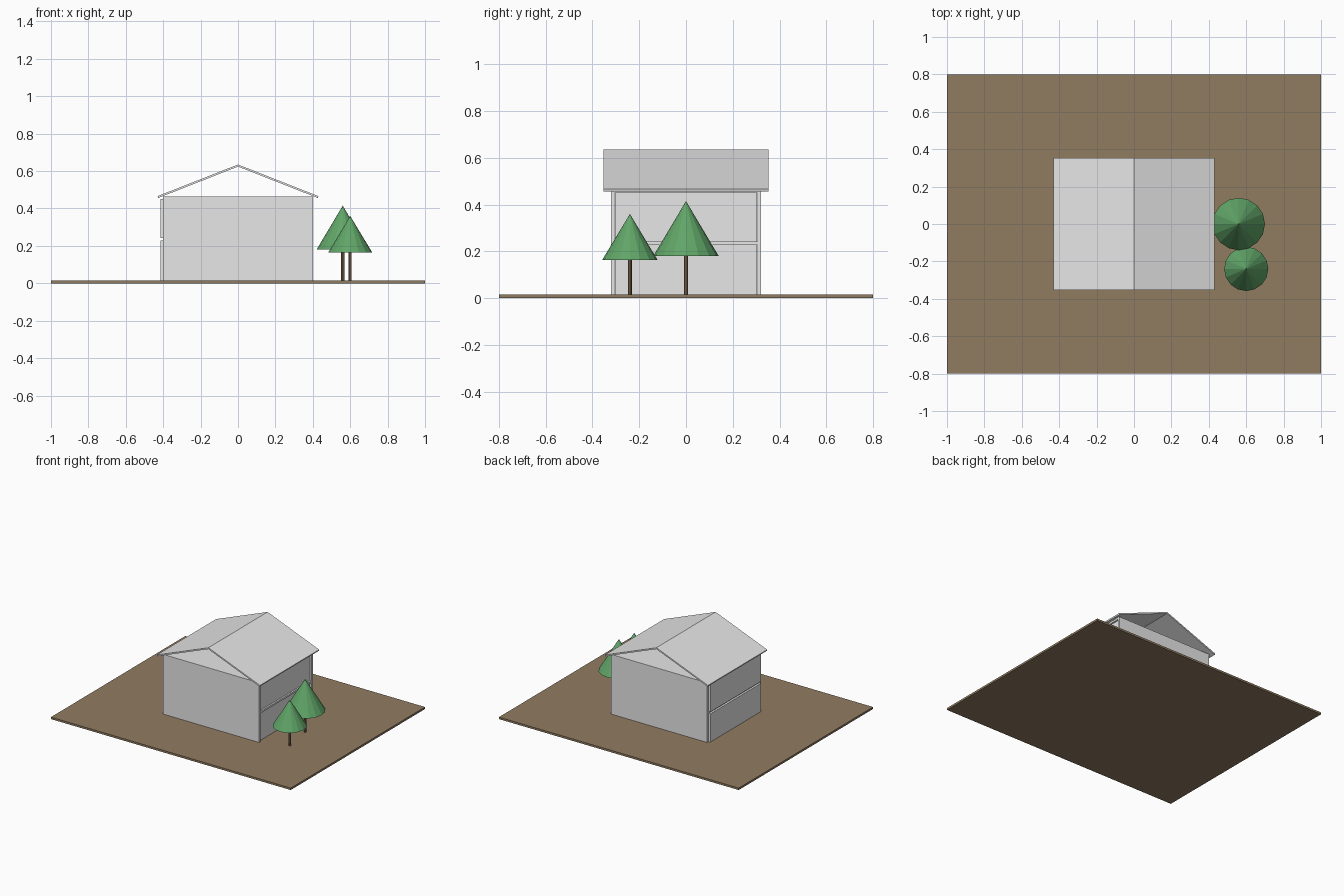
import bpy, bmesh

default = bpy.data.objects.get("Cube")
if default:
    bpy.data.objects.remove(default, do_unlink=True)


def material(name, rgb):
    m = bpy.data.materials.new(name)
    m.use_nodes = True
    m.diffuse_color = (*rgb, 1)
    m.node_tree.nodes["Principled BSDF"].inputs["Base Color"].default_value = (*rgb, 1)
    return m


plaster = material("pale_grey", (0.8, 0.8, 0.8))
earth = material("earth_brown", (0.28, 0.2, 0.12))
bark = material("bark_brown", (0.25, 0.16, 0.09))
leaf = material("leaf_green", (0.12, 0.38, 0.14))


def finish(name, bm, mat):
    bmesh.ops.recalc_face_normals(bm, faces=bm.faces)
    mesh = bpy.data.meshes.new(name)
    bm.to_mesh(mesh)
    bm.free()
    mesh.materials.append(mat)
    obj = bpy.data.objects.new(name, mesh)
    bpy.context.collection.objects.link(obj)
    return obj


def box(name, x, y, z, mat):
    """Box from (low, high) ranges on each axis."""
    bm = bmesh.new()
    bmesh.ops.create_cube(bm, size=1)
    for v in bm.verts:
        for i, (low, high) in enumerate((x, y, z)):
            v.co[i] = high if v.co[i] > 0 else low
    return finish(name, bm, mat)


def cone(name, x, y, z, r_low, r_high, sides, mat):
    bm = bmesh.new()
    bmesh.ops.create_cone(bm, cap_ends=True, segments=sides, radius1=r_low,
                          radius2=r_high, depth=z[1] - z[0])
    bmesh.ops.translate(bm, verts=bm.verts, vec=(x, y, sum(z) / 2))
    return finish(name, bm, mat)


def roof_slab(name, side):
    """Thin sloping profile extruded along the ridge."""
    profile = [(0, 0.635), (0.43, 0.466), (0.427, 0.456), (0, 0.624)]
    bm = bmesh.new()
    face = bm.faces.new([bm.verts.new((side * x, -0.353, z)) for x, z in profile])
    ext = bmesh.ops.extrude_face_region(bm, geom=[face])["geom"]
    moved = [v for v in ext if isinstance(v, bmesh.types.BMVert)]
    bmesh.ops.translate(bm, verts=moved, vec=(0, 0.706, 0))
    return finish(name, bm, plaster)


# Ground plate
GROUND = 0.015
box("ground", (-1, 1), (-0.8, 0.8), (0, GROUND), earth)

# Gable-end walls, full height
box("front_wall", (-0.4, 0.4), (-0.32, -0.305), (GROUND, 0.465), plaster)
box("back_wall", (-0.4, 0.4), (0.305, 0.32), (GROUND, 0.465), plaster)

# Floor slabs and the side panels of each storey
storeys = {"lower": (GROUND, 0.228), "upper": (0.242, 0.45)}
for storey, (low, high) in storeys.items():
    box(storey + "_right_panel", (-0.415, -0.4), (-0.303, 0.303), (low, high), plaster)
    box(storey + "_left_panel", (0.375, 0.388), (-0.303, 0.303), (low, high), plaster)
    box(storey + "_ceiling", (-0.4, 0.4), (-0.305, 0.305), (high, high + 0.014), plaster)

# Open gable roof
roof_slab("right_roof", -1)
roof_slab("left_roof", 1)

# Trees
for label, x, y, base, top, radius, trunk in (
        ("large", 0.56, 0, 0.18, 0.415, 0.14, 0.009),
        ("small", 0.6, -0.24, 0.164, 0.36, 0.118, 0.008)):
    cone(label + "_tree_trunk", x, y, (GROUND, base + 0.02), trunk, trunk, 8, bark)
    cone(label + "_tree_crown", x, y, (base, top), radius, 0, 16, leaf)
